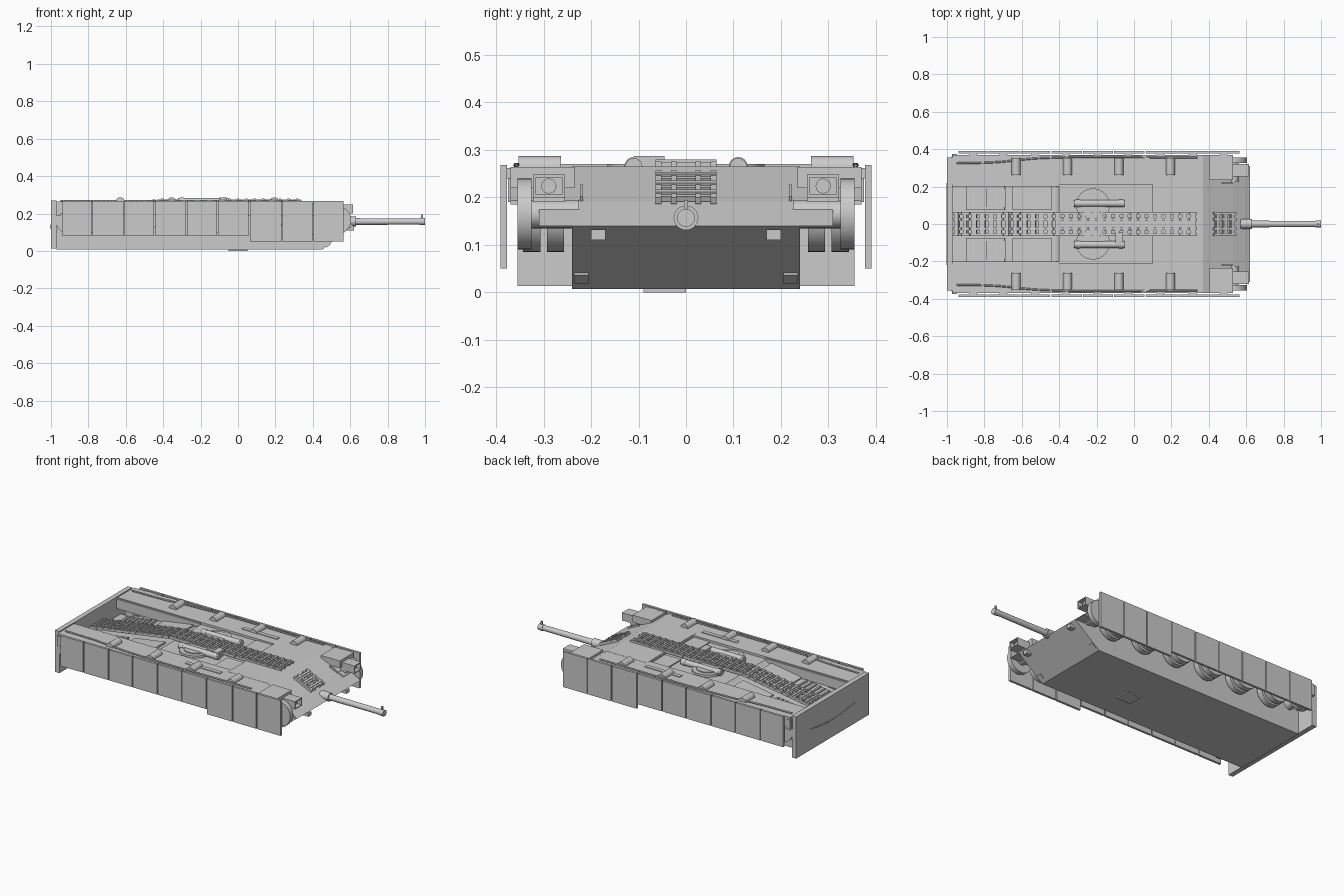
import bpy, bmesh, math
from mathutils import Vector, Matrix

cube = bpy.data.objects.get("Cube")
if cube:
    bpy.data.objects.remove(cube, do_unlink=True)

grey = bpy.data.materials.new("plain_grey")
grey.use_nodes = True
GREY = (0.6, 0.6, 0.6, 1)
grey.diffuse_color = GREY
grey.node_tree.nodes["Principled BSDF"].inputs["Base Color"].default_value = GREY


def finish(name, bm, smooth=False):
    bmesh.ops.recalc_face_normals(bm, faces=bm.faces[:])
    me = bpy.data.meshes.new(name)
    bm.to_mesh(me)
    bm.free()
    ob = bpy.data.objects.new(name, me)
    bpy.context.collection.objects.link(ob)
    me.materials.append(grey)
    if smooth:
        bpy.ops.object.select_all(action='DESELECT')
        ob.select_set(True)
        bpy.context.view_layer.objects.active = ob
        bpy.ops.object.shade_smooth_by_angle(angle=math.radians(35))
    return ob


def add_box(bm, x, y, z, tilt=0):
    """Box between pairs of limits, turned about y by tilt."""
    mid = Vector(((x[0] + x[1]) / 2, (y[0] + y[1]) / 2, (z[0] + z[1]) / 2))
    size = (x[1] - x[0], y[1] - y[0], z[1] - z[0], 1)
    mat = Matrix.Translation(mid) @ Matrix.Rotation(tilt, 4, 'Y') @ Matrix.Diagonal(size)
    bmesh.ops.create_cube(bm, size=1, matrix=mat)


def add_tube(bm, centre, axis, r, length, r2=None, sides=24):
    rot = Vector((0, 0, 1)).rotation_difference(Vector(axis)).to_matrix().to_4x4()
    bmesh.ops.create_cone(bm, cap_ends=True, segments=sides, radius1=r,
                          radius2=r if r2 is None else r2, depth=length,
                          matrix=Matrix.Translation(centre) @ rot)


def box(name, x, y, z, tilt=0):
    bm = bmesh.new()
    add_box(bm, x, y, z, tilt)
    return finish(name, bm)


def extrude_y(name, outline, y0, y1):
    bm = bmesh.new()
    face = bm.faces.new([bm.verts.new((x, y0, z)) for x, z in outline])
    moved = bmesh.ops.extrude_face_region(bm, geom=[face])
    verts = [v for v in moved["geom"] if isinstance(v, bmesh.types.BMVert)]
    bmesh.ops.translate(bm, verts=verts, vec=(0, y1 - y0, 0))
    return finish(name, bm)


def both(ob):
    """Mirror a part across the centre line."""
    mod = ob.modifiers.new("mirror", 'MIRROR')
    mod.use_axis = (False, True, False)
    return ob


def cable(name, points, radius):
    cu = bpy.data.curves.new(name, 'CURVE')
    cu.dimensions = '3D'
    cu.bevel_depth = radius
    cu.bevel_resolution = 1
    sp = cu.splines.new('BEZIER')
    sp.bezier_points.add(len(points) - 1)
    for bp, p in zip(sp.bezier_points, points):
        bp.co = p
        bp.handle_left_type = bp.handle_right_type = 'AUTO'
    cu.materials.append(grey)
    ob = bpy.data.objects.new(name, cu)
    bpy.context.collection.objects.link(ob)
    return ob


# Hull core with sloped nose, sunken roof and falling rear deck
extrude_y("hull_core", [(-0.97, 0.007), (0.45, 0.007), (0.62, 0.14), (0.53, 0.19), (0.37, 0.265),
                        (0.1, 0.265), (0.1, 0.25), (-0.4, 0.25), (-0.42, 0.235), (-0.97, 0.15)],
          -0.24, 0.24)
both(extrude_y("sponson", [(-0.97, 0.2), (0.52, 0.185), (0.52, 0.194), (0.37, 0.264),
                           (-0.97, 0.264)], 0.21, 0.37))
both(extrude_y("nose_shoulder", [(0.48, 0.14), (0.62, 0.14), (0.53, 0.19), (0.48, 0.2)], 0.23, 0.31))
both(box("nose_fender", (0.4, 0.53), (0.235, 0.37), (0.22, 0.264)))
box("rear_plate", (-1, -0.97), (-0.355, 0.355), (0.013, 0.27))
both(box("rear_side_flange", (-0.975, -0.95), (0.335, 0.36), (0.19, 0.255)))
cable("rear_plate_cable", [(-1, -0.22, 0.14), (-1, 0, 0.12), (-1, 0.22, 0.14)], 0.003)
box("belly_hatch", (-0.05, 0.05), (-0.09, 0), (0, 0.008))

# Side skirts: six short rear plates and three deep front plates
bm = bmesh.new()
edges = [-0.94, -0.78, -0.61, -0.445, -0.275, -0.11, 0.06, 0.235, 0.4, 0.567]
for i, (a, b) in enumerate(zip(edges, edges[1:])):
    add_box(bm, (a + 0.003, b - 0.003), (0.377, 0.391), (0.08 if i < 6 else 0.05, 0.268))
    add_box(bm, (a + 0.06, a + 0.1), (0.36, 0.379), (0.24, 0.262))
both(finish("side_skirts", bm))

# Running gear
bm = bmesh.new()
for i in range(6):
    x = -0.74 + i * 0.225
    for y, w in ((0.275, 0.036), (0.325, 0.036)):
        add_tube(bm, (x, y, 0.165), (0, 1, 0), 0.08, w, sides=32)
    add_tube(bm, (x, 0.29, 0.165), (0, 1, 0), 0.03, 0.12)
both(finish("road_wheels", bm, True))
bm = bmesh.new()
for x in (0.53, -0.9):
    add_tube(bm, (x, 0.34, 0.165), (0, 1, 0), 0.075, 0.03, sides=32)
    add_tube(bm, (x, 0.29, 0.165), (0, 1, 0), 0.03, 0.13)
both(finish("end_wheels", bm, True))

# Gun
bm = bmesh.new()
add_tube(bm, (0.8, 0, 0.157), (1, 0, 0), 0.018, 0.4, 0.016)
add_tube(bm, (0.6, 0, 0.157), (1, 0, 0), 0.026, 0.06)
add_tube(bm, (0.985, 0, 0.157), (1, 0, 0), 0.019, 0.03)
finish("gun_barrel", bm, True)
box("muzzle_sight", (0.978, 0.99), (-0.004, 0.004), (0.172, 0.195))

# Headlamps in square guards
bm = bmesh.new()
for z in (0.2, 0.242):
    add_box(bm, (0.53, 0.615), (0.255, 0.322), (z, z + 0.006))
for y in (0.255, 0.316):
    add_box(bm, (0.53, 0.615), (y, y + 0.006), (0.2, 0.248))
add_box(bm, (0.52, 0.56), (0.255, 0.322), (0.19, 0.248))
add_tube(bm, (0.575, 0.289, 0.224), (1, 0, 0), 0.016, 0.04, sides=16)
both(finish("headlamps", bm))

# Lower bow fittings
slope = math.atan2(0.133, 0.17)
both(box("bow_lug", (0.585, 0.62), (0.17, 0.2), (0.11, 0.132)))
both(box("tow_eye", (0.465, 0.495), (0.205, 0.236), (0.026, 0.04), -slope))

# Spare track strips
def add_link(bm, x, z, tilt):
    add_box(bm, (x - 0.014, x + 0.014), (-0.056, 0.056), (z - 0.006, z + 0.006), tilt)
    for y in (-0.058, -0.026, 0.026, 0.058):
        add_box(bm, (x - 0.022, x + 0.022), (y - 0.006, y + 0.006), (z - 0.008, z + 0.008), tilt)
    add_box(bm, (x - 0.006, x + 0.006), (-0.064, 0.064), (z + 0.002, z + 0.012), tilt)

bm = bmesh.new()
fall = math.atan2(0.085, 0.55)
for i in range(29):
    x = -0.945 + i * 0.045
    back = x < -0.42
    add_link(bm, x, 0.268 + (x + 0.42) * math.tan(fall) if back else 0.268, -fall if back else 0)
finish("roof_track_strip", bm)
bm = bmesh.new()
glacis = math.atan2(0.075, 0.16)
for x in (0.445, 0.485, 0.525):
    add_link(bm, x, 0.275 - (x - 0.37) * math.tan(glacis), glacis)
finish("glacis_track_strip", bm)
box("strip_bed", (-0.42, 0.32), (-0.035, 0.035), (0.245, 0.266))

# Rear deck panels and grille bars
bm = bmesh.new()
for x in (-0.65, -0.9):
    for y in (-0.2, 0.075):
        zc = 0.237 + (x + 0.12 + 0.42) * math.tan(fall)
        add_box(bm, (x, x + 0.21), (y, y + 0.125), (zc - 0.005, zc + 0.005), -fall)
finish("rear_deck_panels", bm)
bm = bmesh.new()
for i in range(7):
    x = -0.88 + i * 0.03
    z = 0.242 + (x + 0.42) * math.tan(fall)
    add_box(bm, (x, x + 0.012), (0.09, 0.19), (z, z + 0.01))
both(finish("rear_grilles", bm))
both(box("deck_edge_rail", (-0.97, -0.4), (0.2, 0.232), (0.2, 0.258)))

# Crew hatches, periscope tubes and roof boxes
bm = bmesh.new()
add_tube(bm, (-0.22, 0.1, 0.256), (0, 0, 1), 0.09, 0.016, sides=32)
add_tube(bm, (-0.22, 0.1, 0.266), (0, 0, 1), 0.065, 0.008, sides=32)
both(finish("crew_hatches", bm, True))
bm = bmesh.new()
add_tube(bm, (-0.185, 0.11, 0.265), (1, 0, 0), 0.018, 0.27, sides=16)
for x in (-0.3, -0.07):
    add_tube(bm, (x, 0.11, 0.265), (1, 0, 0), 0.02, 0.02, sides=16)
both(finish("hatch_tubes", bm, True))
box("cupola_block", (-0.1, -0.06), (-0.11, -0.045), (0.25, 0.287))
both(box("roof_panel", (-0.02, 0.09), (0.075, 0.205), (0.249, 0.257)))
both(box("roof_grille", (-0.16, 0.08), (0.265, 0.29), (0.262, 0.268)))
both(box("glacis_grab_bar", (0.47, 0.53), (0.217, 0.223), (0.205, 0.215), glacis))

# Rounded deck rollers and long tow cables
bm = bmesh.new()
for x in (-0.63, -0.355, -0.08, 0.195):
    add_tube(bm, (x, 0.308, 0.263), (0, 1, 0), 0.024, 0.09)
both(finish("deck_rollers", bm, True))
for side in (-1, 1):
    cable("tow_cable", [(-0.95, side * 0.325, 0.268), (-0.75, side * 0.33, 0.268),
                        (-0.5, side * 0.352, 0.268), (0.34, side * 0.355, 0.268)], 0.005)
both(box("rear_lamp", (-0.972, -0.945), (0.355, 0.375), (0.19, 0.25)))
